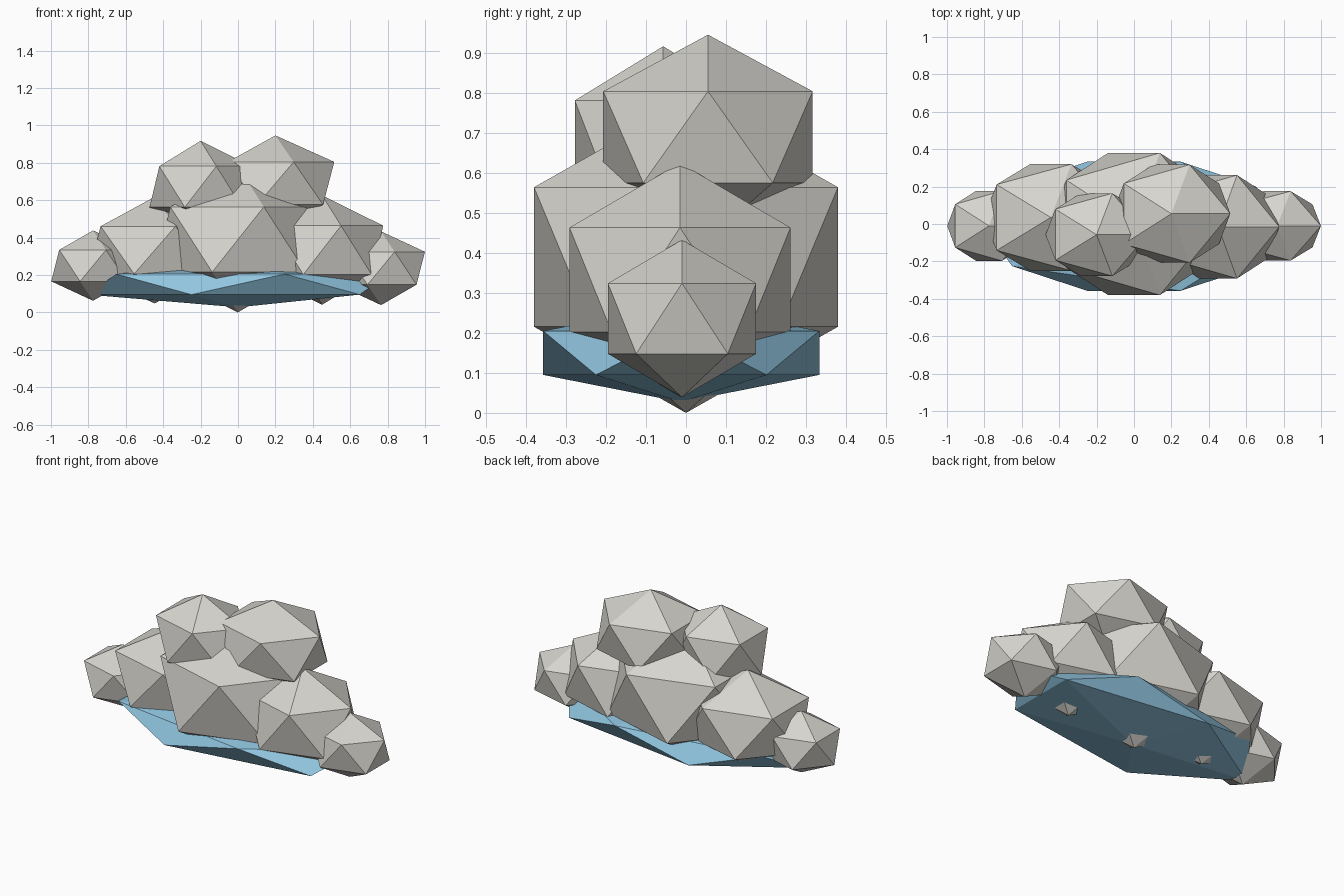
import bpy

cube = bpy.data.objects.get("Cube")
if cube:
    bpy.data.objects.remove(cube, do_unlink=True)


def make_material(name, rgb):
    mat = bpy.data.materials.new(name)
    mat.use_nodes = True
    color = (*rgb, 1.0)
    mat.diffuse_color = color
    bsdf = next(n for n in mat.node_tree.nodes if n.type == 'BSDF_PRINCIPLED')
    bsdf.inputs["Base Color"].default_value = color
    bsdf.inputs["Roughness"].default_value = 0.9
    return mat


def add_puff(name, center, radii, mat):
    """Flat-shaded twenty-sided ball stretched along the axes."""
    bpy.ops.mesh.primitive_ico_sphere_add(subdivisions=1, radius=1, location=center)
    obj = bpy.context.object
    obj.name = name
    obj.scale = radii
    bpy.ops.object.transform_apply(location=False, rotation=False, scale=True)
    bpy.ops.object.shade_flat()
    obj.data.materials.append(mat)
    return obj


grey = make_material("warm_light_grey", (0.68, 0.665, 0.62))
blue = make_material("sky_blue", (0.28, 0.56, 0.74))

# Flattened blue underside
add_puff("cloud_base", (0, -0.012, 0.15), (0.9, 0.406, 0.123), blue)

# Grey puffs: name, centre, radii
puffs = [
    ("center_puff", (0, 0, 0.39), (0.5, 0.447, 0.39)),
    ("right_middle_puff", (-0.445, 0.035, 0.333), (0.4, 0.335, 0.285)),
    ("left_middle_puff", (0.45, -0.015, 0.333), (0.365, 0.325, 0.292)),
    ("right_end_puff", (-0.775, -0.01, 0.25), (0.25, 0.22, 0.188)),
    ("left_end_puff", (0.765, -0.01, 0.236), (0.262, 0.218, 0.197)),
    ("right_top_puff", (-0.2, -0.057, 0.672), (0.305, 0.26, 0.245)),
    ("left_top_puff", (0.2, 0.055, 0.69), (0.352, 0.308, 0.256)),
]
for name, center, radii in puffs:
    add_puff(name, center, radii, grey)
